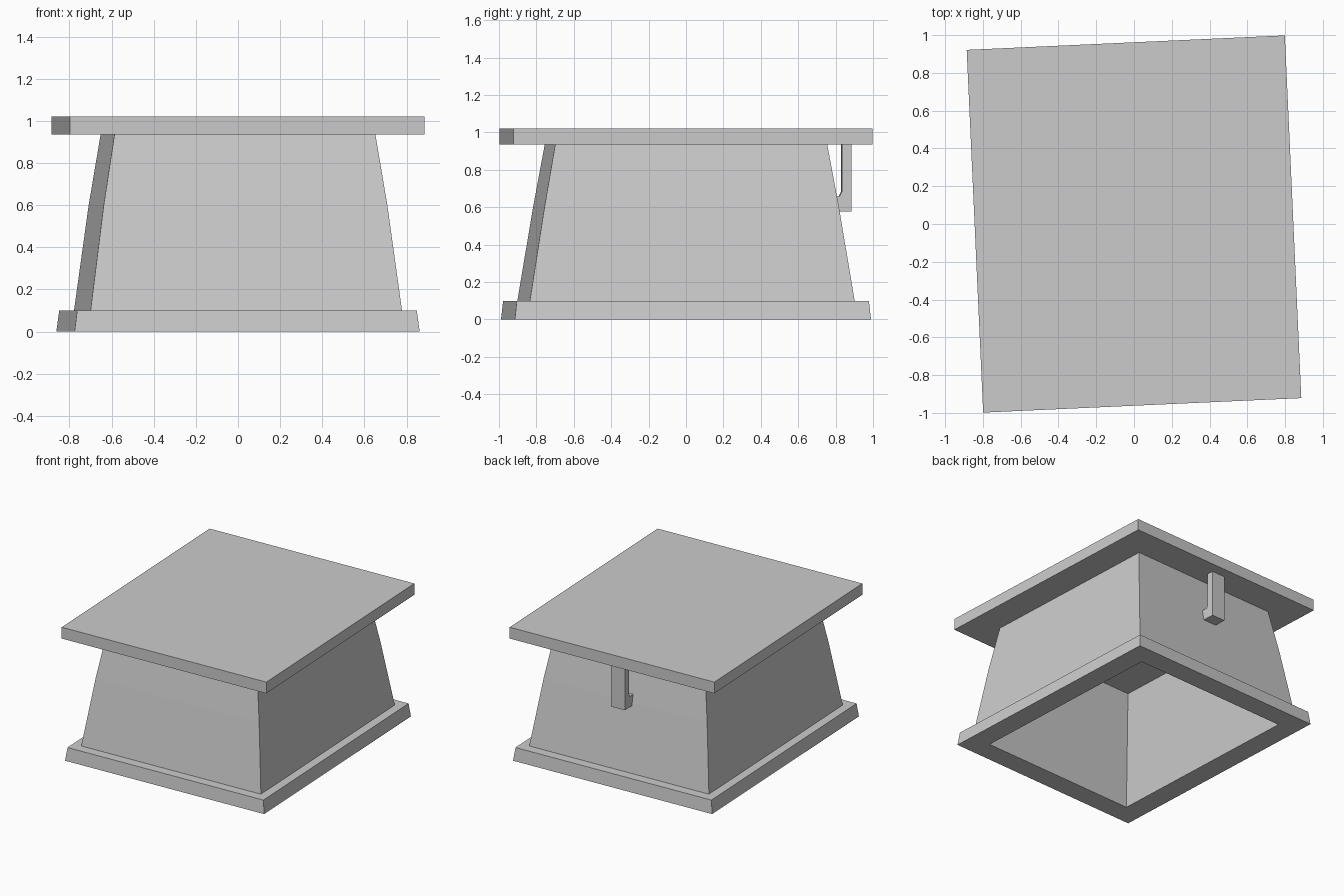
import bpy, bmesh, math
from mathutils import Matrix

if "Cube" in bpy.data.objects:
    bpy.data.objects.remove(bpy.data.objects["Cube"])

TURN = Matrix.Rotation(math.radians(2.6), 4, 'Z')  # whole model sits slightly turned


def finish(name, bm):
    bmesh.ops.recalc_face_normals(bm, faces=bm.faces)
    bm.transform(TURN)
    mesh = bpy.data.meshes.new(name)
    bm.to_mesh(mesh)
    bm.free()
    obj = bpy.data.objects.new(name, mesh)
    bpy.context.collection.objects.link(obj)
    return obj


def loft(name, rings):
    """Join rectangular rings (half width, half depth, z) and cap both ends."""
    bm = bmesh.new()
    loops = [[bm.verts.new((sx * w, sy * d, z))
              for sx, sy in ((-1, -1), (1, -1), (1, 1), (-1, 1))]
             for w, d, z in rings]
    for a, b in zip(loops, loops[1:]):
        for i in range(4):
            j = (i + 1) % 4
            bm.faces.new((a[i], a[j], b[j], b[i]))
    bm.faces.new(loops[0])
    bm.faces.new(loops[-1])
    return finish(name, bm)


# Hollow tapered box with its base flange: inside ceiling, rim, flange, outer wall
loft("box_body", [
    (0.54, 0.65, 0.82),
    (0.657, 0.794, 0.0),
    (0.82, 0.953, 0.0),
    (0.807, 0.942, 0.10),
    (0.74, 0.869, 0.10),
    (0.674, 0.788, 0.60),
    (0.62, 0.728, 0.935),
])

# Overhanging lid
loft("lid", [(0.843, 0.961, 0.935), (0.843, 0.961, 1.022)])

# Hooked latch hanging from the lid at the back: profile in y, z
profile = [(0.882, 0.578), (0.882, 0.94), (0.832, 0.94), (0.832, 0.685),
           (0.82, 0.66), (0.77, 0.66), (0.77, 0.578)]
bm = bmesh.new()
face = bm.faces.new([bm.verts.new((-0.057, y, z)) for y, z in profile])
ext = bmesh.ops.extrude_face_region(bm, geom=[face], use_keep_orig=True)
bmesh.ops.translate(bm, vec=(0.114, 0, 0),
                    verts=[g for g in ext["geom"] if isinstance(g, bmesh.types.BMVert)])
finish("latch", bm)
